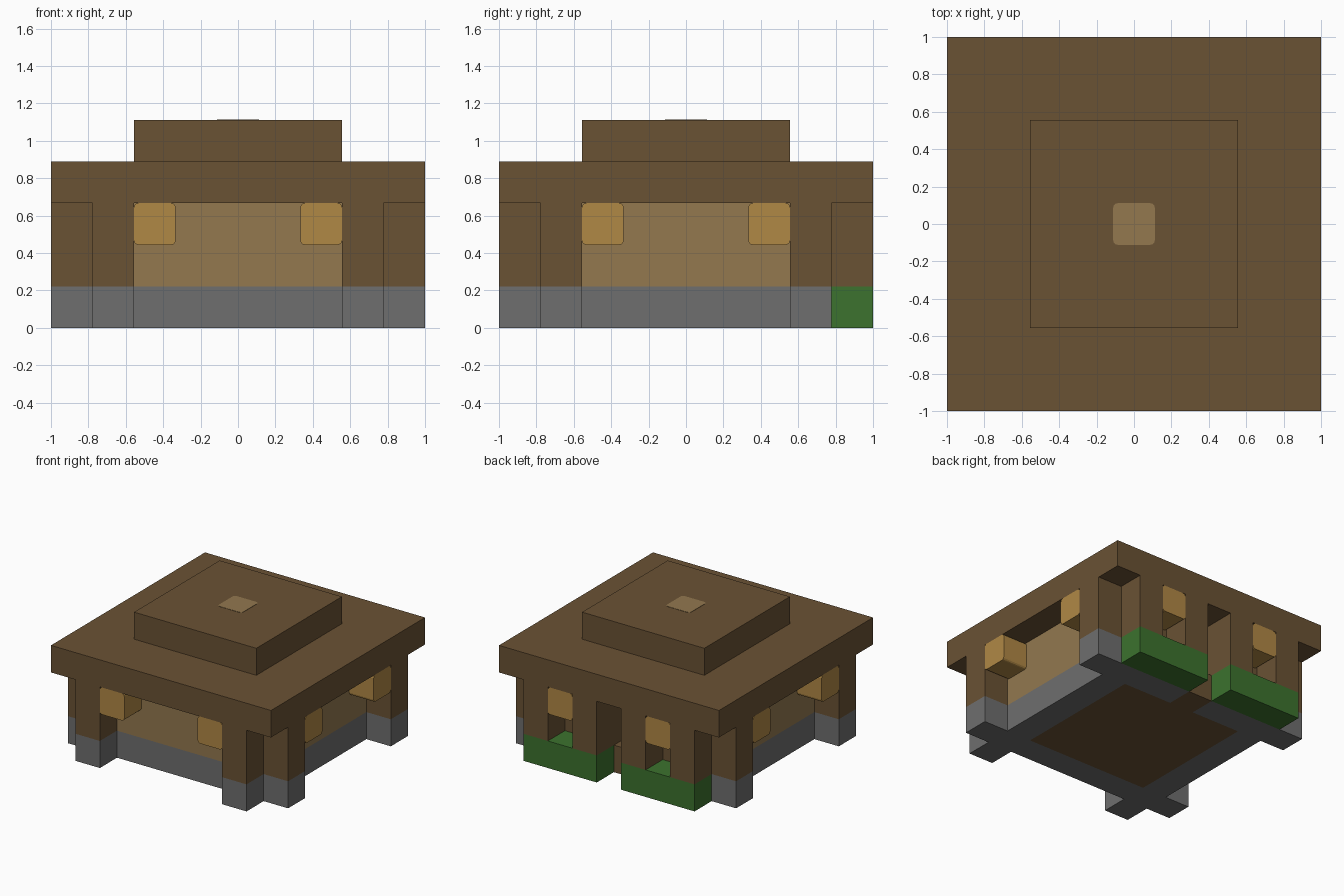
import bpy
import bmesh
from math import pi
from mathutils import Matrix, Vector

cube = bpy.data.objects.get("Cube")
if cube:
    bpy.data.objects.remove(cube, do_unlink=True)

U = 2 / 9  # one block; the plan is nine blocks square, five high


def material(name, rgb):
    linear = [((c / 255 + 0.055) / 1.055) ** 2.4 for c in rgb] + [1]
    mat = bpy.data.materials.new(name)
    mat.use_nodes = True
    mat.diffuse_color = linear
    mat.node_tree.nodes["Principled BSDF"].inputs["Base Color"].default_value = linear
    return mat


BROWN = material("dark wood", (106, 82, 52))
TAN = material("light wood", (147, 120, 79))
AMBER = material("lantern amber", (176, 136, 69))
GREY = material("stone grey", (110, 110, 110))
GREEN = material("leaf green", (60, 114, 46))


def prism(name, outline, z0, z1, mat, turn=0, mirror=(1, 1), round_axis=None):
    """Extrude a plan outline given in blocks from the centre."""
    bm = bmesh.new()
    base = bm.faces.new([bm.verts.new((x * mirror[0], y * mirror[1], z0))
                         for x, y in outline])
    top = bmesh.ops.extrude_face_region(bm, geom=[base])["geom"]
    bmesh.ops.translate(bm, vec=(0, 0, z1 - z0),
                        verts=[v for v in top if isinstance(v, bmesh.types.BMVert)])
    if round_axis:
        axis = Vector(round_axis)
        edges = [e for e in bm.edges
                 if abs((e.verts[0].co - e.verts[1].co).normalized().dot(axis)) > 0.9]
        bmesh.ops.bevel(bm, geom=edges, offset=0.1, segments=3, profile=0.5,
                        affect='EDGES')
    bmesh.ops.recalc_face_normals(bm, faces=bm.faces)
    bm.transform(Matrix.Rotation(turn, 4, 'Z') @ Matrix.Scale(U, 4))
    mesh = bpy.data.meshes.new(name)
    bm.to_mesh(mesh)
    bm.free()
    mesh.materials.append(mat)
    obj = bpy.data.objects.new(name, mesh)
    bpy.context.collection.objects.link(obj)
    return obj


def box(name, x0, x1, y0, y1, z0, z1, mat, **options):
    return prism(name, [(x0, y0), (x1, y0), (x1, y1), (x0, y1)], z0, z1, mat, **options)


# Floor and threshold
box("floor", -2.5, 2.5, -2.5, 2.5, 0, 1, BROWN)
box("door_threshold", -0.5, 0.5, 2.5, 3.5, 0, 1, BROWN)

# Corner posts and their stone feet
corner = [(4.5, 3.5), (3.5, 3.5), (3.5, 4.5), (2.5, 4.5), (2.5, 2.5), (4.5, 2.5)]
for sx, side in ((1, "left"), (-1, "right")):
    for sy, end in ((1, "back"), (-1, "front")):
        prism(f"{end}_{side}_corner_post", corner, 1, 3, BROWN, mirror=(sx, sy))
        if sy < 0:
            prism(f"{end}_{side}_stone_foot", corner, 0, 1, GREY, mirror=(sx, sy))
        else:
            box(f"{end}_{side}_stone_foot", 2.5, 4.5, 2.5, 3.5, 0, 1, GREY, mirror=(sx, sy))

# Three closed sides: stone footing, light wall and a pair of lanterns
for turn, side in ((0, "front"), (pi / 2, "left"), (-pi / 2, "right")):
    box(f"{side}_footing", -2.5, 2.5, -3.5, -2.5, 0, 1, GREY, turn=turn)
    box(f"{side}_wall", -2.5, 2.5, -3.5, -2.5, 1, 3, TAN, turn=turn)
    for x, pos in ((-2.5, "a"), (1.5, "b")):
        box(f"{side}_lantern_{pos}", x, x + 1, -4.5, -3.5, 2, 3, AMBER,
            turn=turn, round_axis=(0, 1, 0))

# Back side: walls, planters, door posts and lanterns around the doorway
for sx, side in ((1, "left"), (-1, "right")):
    m = (sx, 1)
    box(f"back_{side}_footing", 0.5, 2.5, 2.5, 3.5, 0, 1, GREY, mirror=m)
    box(f"back_{side}_wall", 0.5, 2.5, 2.5, 3.5, 1, 3, BROWN, mirror=m)
    box(f"back_{side}_planter", 0.5, 3.5, 3.5, 4.5, 0, 1, GREEN, mirror=m)
    box(f"{side}_door_post", 0.5, 1.5, 3.5, 4.5, 1, 3, BROWN, mirror=m)
    box(f"back_{side}_lantern", 1.5, 2.5, 3.5, 4.5, 2, 3, AMBER, mirror=m,
        round_axis=(0, 1, 0))

# Stepped roof with a light patch in the middle
box("roof_slab", -4.5, 4.5, -4.5, 4.5, 3, 4, BROWN)
box("roof_cap", -2.5, 2.5, -2.5, 2.5, 4, 5, BROWN)
box("roof_patch", -0.5, 0.5, -0.5, 0.5, 5, 5.01, TAN, round_axis=(0, 0, 1))
